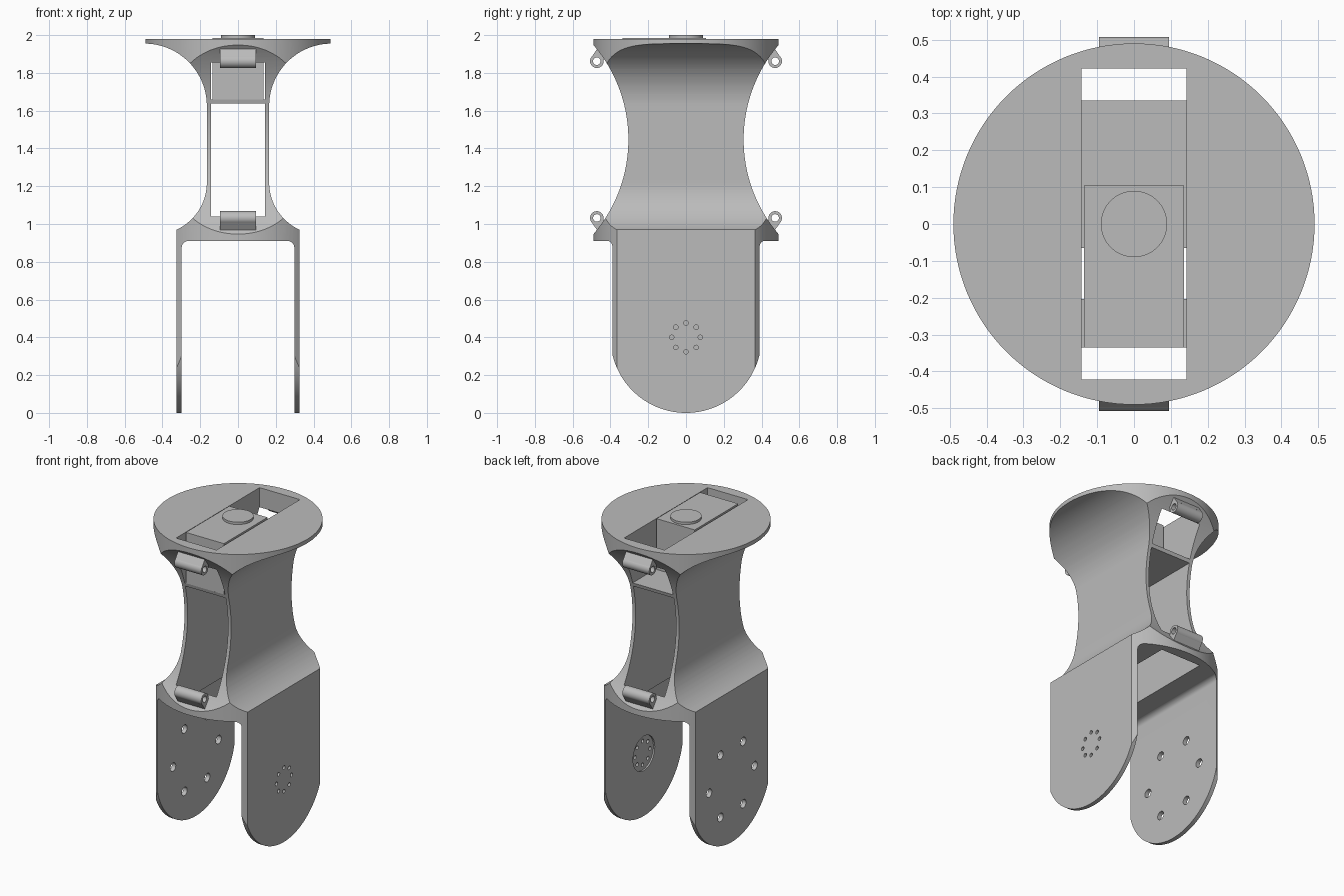
import bpy, bmesh
from math import sin, cos, pi, radians, sqrt, atan2, degrees

default_cube = bpy.data.objects.get("Cube")
if default_cube:
    bpy.data.objects.remove(default_cube, do_unlink=True)

# One grey for the whole part
grey = bpy.data.materials.new("light grey plastic")
grey.use_nodes = True
colour = (0.5, 0.5, 0.5, 1)
grey.diffuse_color = colour
grey.node_tree.nodes["Principled BSDF"].inputs["Base Color"].default_value = colour


def arc(cu, cv, r, start, end, n=24):
    """Points on an arc, angles in degrees."""
    angles = [radians(start + (end - start) * i / n) for i in range(n + 1)]
    return [(cu + r * cos(a), cv + r * sin(a)) for a in angles]


def circle(cu, cv, r, n=48):
    return arc(cu, cv, r, 0, 360, n)[:-1]


def rect(u0, u1, v0, v1):
    return [(u0, v0), (u1, v0), (u1, v1), (u0, v1)]


def mirrored(half):
    """Close a half profile by mirroring it across the vertical axis."""
    out = list(half)
    for u, v in reversed(half):
        if abs(u) > 1e-6:
            out.append((-u, v))
    return out


def prism(name, points, axis, lo, hi):
    """Extrude a closed 2D profile along an axis from lo to hi."""
    place = {"x": lambda u, v, d: (d, u, v),
             "y": lambda u, v, d: (u, d, v),
             "z": lambda u, v, d: (u, v, d)}[axis]
    bm = bmesh.new()
    bottom = [bm.verts.new(place(u, v, lo)) for u, v in points]
    top = [bm.verts.new(place(u, v, hi)) for u, v in points]
    bm.faces.new(bottom)
    bm.faces.new(top)
    for i in range(len(points)):
        j = (i + 1) % len(points)
        bm.faces.new((bottom[i], bottom[j], top[j], top[i]))
    bmesh.ops.recalc_face_normals(bm, faces=bm.faces)
    mesh = bpy.data.meshes.new(name)
    bm.to_mesh(mesh)
    bm.free()
    mesh.materials.append(grey)
    obj = bpy.data.objects.new(name, mesh)
    bpy.context.collection.objects.link(obj)
    return obj


def select(obj):
    bpy.ops.object.select_all(action="DESELECT")
    obj.select_set(True)
    bpy.context.view_layer.objects.active = obj


def combine(obj, tool, operation="DIFFERENCE"):
    """Apply a boolean and discard the tool."""
    tool.hide_render = True
    mod = obj.modifiers.new("boolean", "BOOLEAN")
    mod.operation, mod.object, mod.solver = operation, tool, "EXACT"
    select(obj)
    bpy.ops.object.modifier_apply(modifier=mod.name)
    bpy.data.objects.remove(tool, do_unlink=True)


def smooth(obj):
    select(obj)
    bpy.ops.object.shade_smooth_by_angle(angle=radians(30))


# Main dimensions
radius, neck, leg_in, leg_out = 0.49, 0.165, 0.298, 0.325
mid_z, leg_z, under_z, rim_z, top_z = 1.447, 0.4, 0.91, 1.955, 1.98

# Front profile: fork legs, waist, flare to the top disc
foot = degrees(atan2(-0.25, -0.115))
front = [(0, under_z)]
front += arc(leg_in - 0.035, under_z - 0.035, 0.035, 90, 0, 8)
front += [(leg_in, -0.1), (leg_out, -0.1)]
front += arc(neck + 0.275, 1.22, 0.275, foot, -180, 24)
front += arc(neck + 0.33, rim_z - 0.33, 0.33, 180, 90, 32)
front += [(0.6, rim_z), (0.6, top_z), (0, top_z)]

# Side profile: rounded feet and one long concave waist
waist_r = 0.77
sweep = degrees(atan2(0.53, sqrt(waist_r ** 2 - 0.53 ** 2)))
side = arc(0, leg_z, leg_z, -90, 0, 32) + [(0.6, 0.45)]
side += arc(0.305 + waist_r, mid_z, waist_r, 180 + sweep, 180 - sweep, 48)
side += [(0.6, 2.1), (0, 2.1)]

# Body: the two profiles crossed inside a round column
body = prism("fork_body", mirrored(front), "y", -0.7, 0.7)
combine(body, prism("side_tool", mirrored(side), "x", -0.7, 0.7), "INTERSECT")
combine(body, prism("column_tool", circle(0, 0, radius, 128), "z", -0.2, 2.2), "INTERSECT")

# Hollow core, leaving a shelf with a cable passage
slot = rect(-0.143, 0.143, -0.422, 0.422)
combine(body, prism("lower_core", slot, "z", 0.8, 1.637))
combine(body, prism("upper_core", slot, "z", 1.66, 2.1))
combine(body, prism("passage", rect(-0.1425, 0.1425, -0.203, -0.065), "z", 1.6, 1.7))

# Left leg: inner recess and a ring of small holes
combine(body, prism("recess", circle(0, leg_z, 0.11), "x", 0.25, 0.308))
for y, z in circle(0, leg_z, 0.076, 8):
    combine(body, prism("screw_hole", circle(y, z, 0.012, 16), "x", 0.25, 0.4))

# Right leg: six larger holes
for y, z in circle(0, leg_z, 0.23, 6):
    combine(body, prism("bolt_hole", circle(y, z, 0.027, 24), "x", -0.4, -0.25))
smooth(body)

# Motor block on the shelf, with its round output boss
prism("motor_block", rect(-0.135, 0.135, -0.335, 0.105), "z", 1.66, 1.985)
smooth(prism("output_boss", circle(0, 0, 0.09, 64), "z", 1.98, 2.0))

# Four hinge knuckles with webs, front and back, top and bottom
web = [(0.026, 0.025), (0, 0.028), (-0.02, 0.02), (-0.028, 0),
       (-0.025, -0.025), (-0.04, 0.02), (-0.005, 0.07)]
for sy, depth in ((-1, "front"), (1, "back")):
    for sz, level in ((-1, "lower"), (1, "upper")):
        cy, cz = sy * 0.472, mid_z + sz * 0.415
        label = depth + "_" + level
        knuckle = prism(label + "_hinge", circle(cy, cz, 0.036, 32), "x", -0.095, 0.095)
        combine(knuckle, prism("pin_hole", circle(cy, cz, 0.02, 24), "x", -0.2, 0.2))
        smooth(knuckle)
        outline = [(cy + sy * u, cz + sz * v) for u, v in web]
        prism(label + "_hinge_web", outline, "x", -0.095, 0.095)
